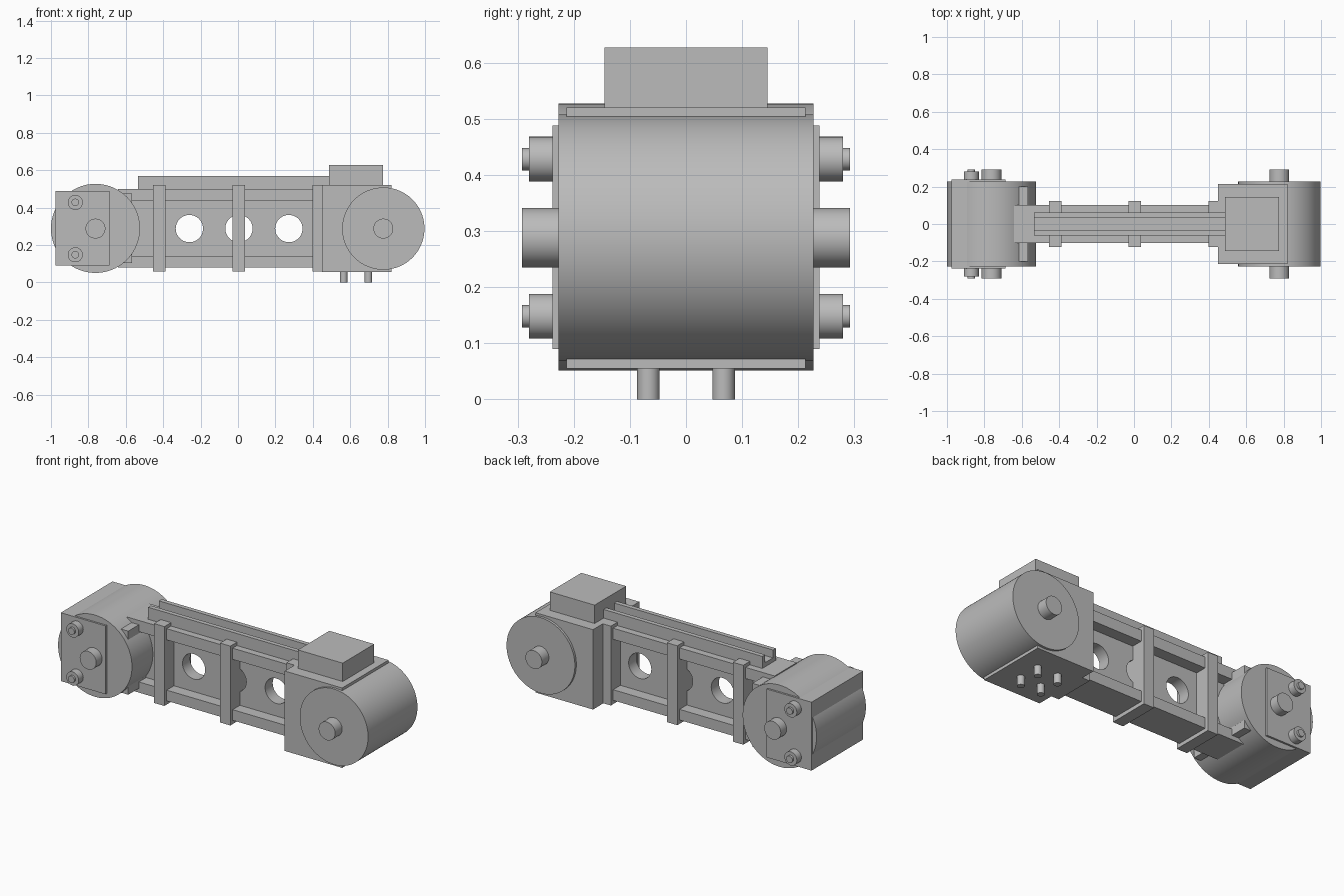
import bpy
from math import pi, radians

cube = bpy.data.objects.get("Cube")
if cube:
    bpy.data.objects.remove(cube, do_unlink=True)

grey = bpy.data.materials.new("plain grey")
grey.use_nodes = True
GREY = (0.5, 0.5, 0.5, 1)
grey.diffuse_color = GREY
grey.node_tree.nodes["Principled BSDF"].inputs["Base Color"].default_value = GREY

MID = 0.288      # axle height
HALF = 0.227     # half width of the drums


def box(name, x, y, z):
    """Block between (low, high) pairs on each axis."""
    bpy.ops.mesh.primitive_cube_add(size=1)
    ob = bpy.context.object
    ob.name = name
    for v in ob.data.vertices:
        v.co = [lo + (c + 0.5) * (hi - lo) for c, (lo, hi) in zip(v.co, (x, y, z))]
    ob.data.materials.append(grey)
    return ob


def cylinder(name, r, depth, loc, along_y=True, sides=64):
    bpy.ops.mesh.primitive_cylinder_add(
        vertices=sides, radius=r, depth=depth, location=loc,
        rotation=(pi / 2 if along_y else 0, 0, 0))
    ob = bpy.context.object
    ob.name = name
    ob.data.materials.append(grey)
    bpy.ops.object.shade_smooth_by_angle(angle=radians(30))
    return ob


def sym(half):
    return (-half, half)


# Right-end drum, at the rear of the arm
cylinder("large_drum", 0.238, 2 * HALF, (-0.762, 0, 0.289), sides=96)
cylinder("large_drum_axle", 0.053, 0.584, (-0.762, 0, MID))
box("bearing_block", (-0.975, -0.686), sym(0.238), (0.09, 0.488))
box("drum_mount_plate", (-0.74, -0.567), sym(0.2), (0.105, 0.475))
for label, z in (("upper", 0.428), ("lower", 0.148)):
    cylinder(label + "_bolt_heads", 0.04, 0.56, (-0.87, 0, z), sides=32)
    cylinder(label + "_bolt_tips", 0.02, 0.584, (-0.87, 0, z), sides=32)

# Left-end drum with its housing
cylinder("small_drum", 0.22, 2 * HALF, (0.777, 0, MID), sides=96)
cylinder("small_drum_axle", 0.053, 0.584, (0.777, 0, MID))
box("housing", (0.45, 0.82), sym(0.213), (0.055, 0.52))
box("top_box", (0.487, 0.776), sym(0.145), (0.51, 0.627))
for x in (0.565, 0.697):
    for y in sym(0.067):
        cylinder("bottom_pin", 0.02, 0.1, (x, y, 0.05), False, 32)

# Connecting beam: two flanges and a pierced web
box("top_flange", (-0.642, 0.46), sym(0.102), (0.435, 0.5))
box("bottom_flange", (-0.642, 0.46), sym(0.102), (0.08, 0.142))
web = box("web", (-0.642, 0.46), sym(0.035), (0.12, 0.46))
for x in (-0.26, 0.005, 0.272):
    cutter = cylinder("hole_cutter", 0.073, 0.3, (x, 0, MID), sides=48)
    cutter.hide_render = True
    cut = web.modifiers.new("hole", "BOOLEAN")
    cut.operation = "DIFFERENCE"
    cut.solver = "EXACT"
    cut.object = cutter
    bpy.context.view_layer.objects.active = web
    bpy.ops.object.modifier_apply(modifier=cut.name)
    bpy.data.objects.remove(cutter, do_unlink=True)

# Collars around the beam
for x in ((-0.455, -0.388), (-0.03, 0.037), (0.398, 0.46)):
    box("collar", x, sym(0.123), (0.058, 0.52))

# Open channel along the top
RAIL = (-0.535, 0.49)
box("channel_floor", RAIL, sym(0.062), (0.498, 0.524))
for side, y in (("left", (0.036, 0.062)), ("right", (-0.062, -0.036))):
    box("channel_wall_" + side, RAIL, y, (0.5, 0.57))
